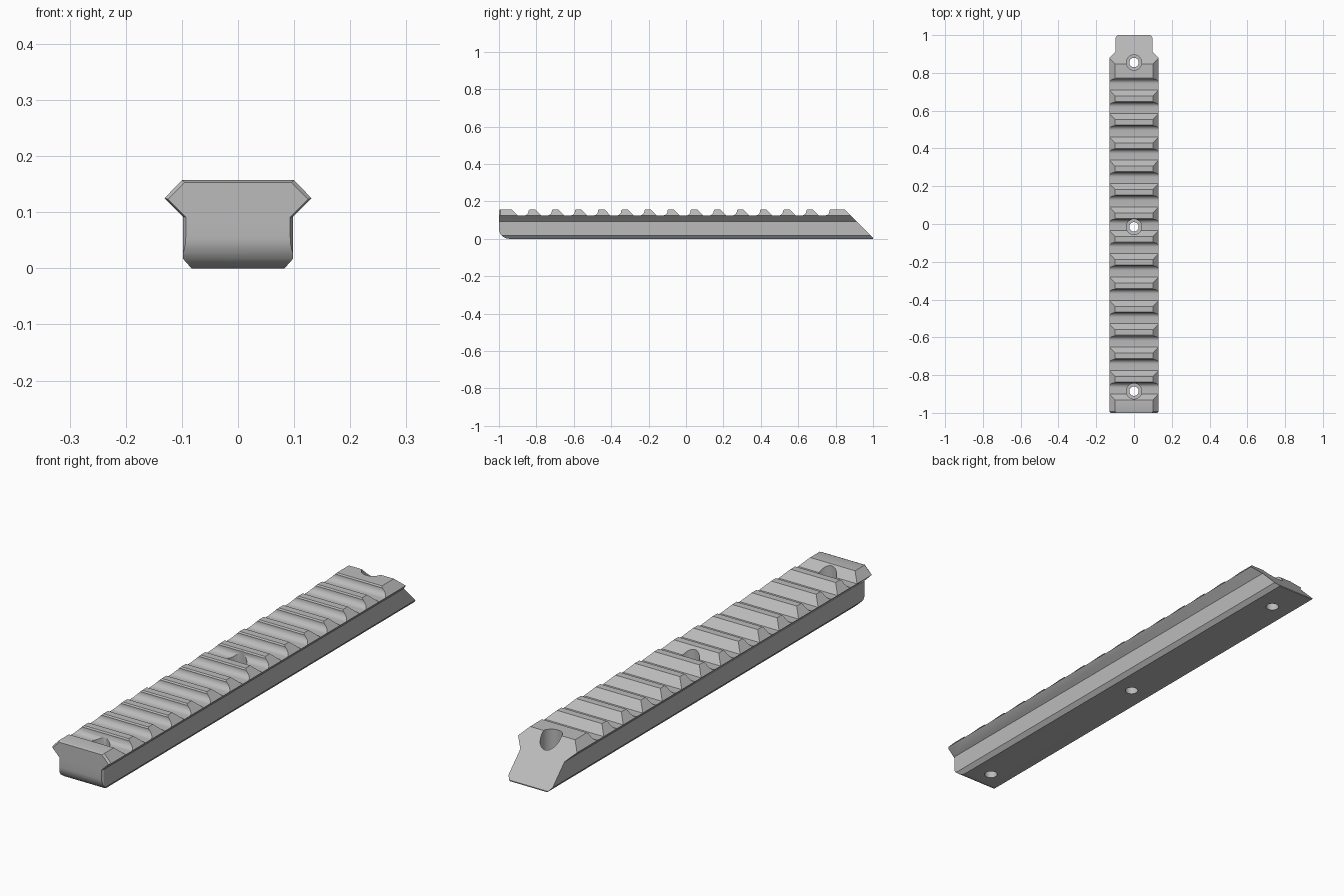
import bpy, bmesh
from math import sin, cos, pi

cube = bpy.data.objects.get("Cube")
if cube:
    bpy.data.objects.remove(cube, do_unlink=True)

grey = bpy.data.materials.new("matte grey")
grey.use_nodes = True
grey.diffuse_color = (0.5, 0.5, 0.5, 1)
grey.node_tree.nodes["Principled BSDF"].inputs["Base Color"].default_value = (0.5, 0.5, 0.5, 1)

FLOOR, TOP, PITCH = 0.125, 0.157, 0.1237


def loft(name, rings):
    """Closed solid through a list of matching rings of points."""
    bm = bmesh.new()
    loops = [[bm.verts.new(p) for p in ring] for ring in rings]
    n = len(loops[0])
    for a, b in zip(loops, loops[1:]):
        for i in range(n):
            j = (i + 1) % n
            bm.faces.new((a[i], a[j], b[j], b[i]))
    bm.faces.new(loops[0])
    bm.faces.new(loops[-1])
    bmesh.ops.recalc_face_normals(bm, faces=bm.faces)
    mesh = bpy.data.meshes.new(name)
    bm.to_mesh(mesh)
    bm.free()
    mesh.materials.append(grey)
    obj = bpy.data.objects.new(name, mesh)
    bpy.context.collection.objects.link(obj)
    return obj


def arc(cy, cz, r, start, end, steps=8):
    angles = [start + (end - start) * i / steps for i in range(steps + 1)]
    return [(cy + r * cos(a), cz + r * sin(a)) for a in angles]


def cut(target, tool, operation):
    mod = target.modifiers.new(operation, "BOOLEAN")
    mod.object, mod.operation, mod.solver = tool, operation, "EXACT"
    bpy.context.view_layer.objects.active = target
    bpy.ops.object.modifier_apply(modifier=mod.name)
    bpy.data.objects.remove(tool, do_unlink=True)


# Rail body: dovetail section swept along y, with a chamfered front end
half = [(0.083, 0), (0.098, 0.017), (0.098, 0.092), (0.131, FLOOR), (0.1, TOP)]
section = half + [(-x, z) for x, z in reversed(half)]
front = [(x * 0.95, -1, 0.085 + (z - 0.085) * 0.95) for x, z in section]
rail = loft("rail", [front] + [[(x, y, z) for x, z in section] for y in (-0.992, 1.05)])

# Side outline: rounded lower front corner, sloped back, slotted top
outline = arc(-0.945, 0.055, 0.055, pi, 1.5 * pi) + [(1, 0), (1, 0.004), (1.004 - TOP, TOP + 0.0002)]
top = TOP + 0.0002
for k in range(14):
    y = 0.767 - PITCH * k
    r = 0.024
    outline += [(y + 0.005, top), (y, TOP - 0.005)]
    outline += arc(y - r, FLOOR + r, r, 0, -pi / 2, 6)
    outline += [(y - 0.058, FLOOR), (y - 0.09, top)]
outline += [(-1, top)]
cut(rail, loft("side_cutter", [[(x, y, z) for y, z in outline] for x in (-0.2, 0.2)]), "INTERSECT")


# Counterbored screw holes
def disc(y, r, z):
    return [(r * cos(2 * pi * i / 32), y + r * sin(2 * pi * i / 32), z) for i in range(32)]


for y in (0.855, -0.015, -0.885):
    steps = ((0.025, -0.05), (0.025, 0.06), (0.041, 0.061), (0.041, 0.25))
    cut(rail, loft("hole_cutter", [disc(y, r, z) for r, z in steps]), "DIFFERENCE")

# Smooth fillets and bores, crisp machined edges
bpy.ops.object.select_all(action="DESELECT")
rail.select_set(True)
bpy.context.view_layer.objects.active = rail
bpy.ops.object.shade_smooth_by_angle(angle=pi / 7)
